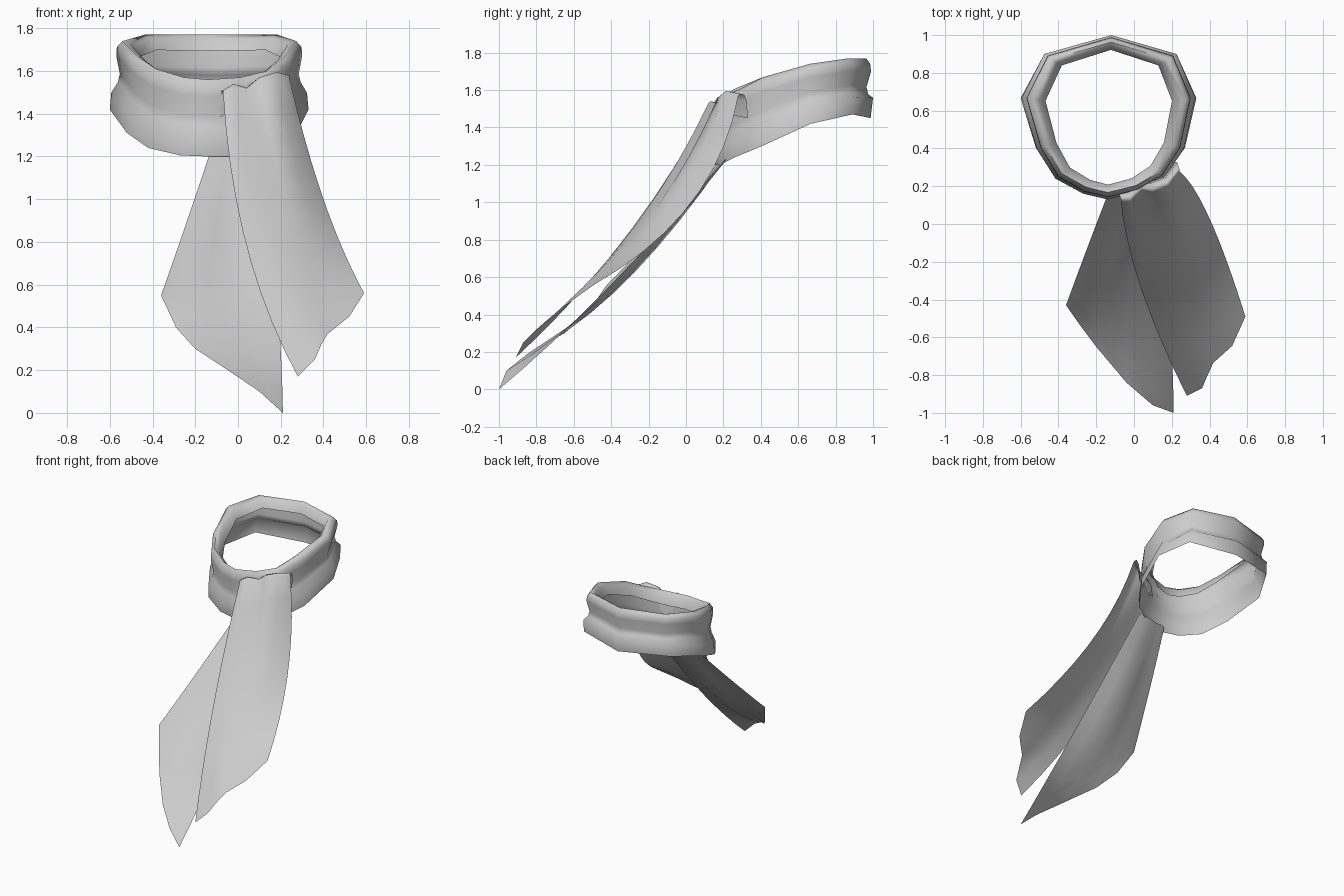
import bpy, math
from mathutils import Vector

if "Cube" in bpy.data.objects:
    bpy.data.objects.remove(bpy.data.objects["Cube"], do_unlink=True)

# One cloth colour
cloth = bpy.data.materials.new("light_grey_cloth")
cloth.use_nodes = True
GREY = (0.6, 0.6, 0.6, 1)
cloth.diffuse_color = GREY
bsdf = cloth.node_tree.nodes["Principled BSDF"]
bsdf.inputs["Base Color"].default_value = GREY
bsdf.inputs["Roughness"].default_value = 0.8


def sheet(name, rows, closed=False):
    """Skin a grid of points; closed joins the end of each row to its start."""
    n = len(rows[0])
    verts = [p for row in rows for p in row]
    faces = []
    for r in range(len(rows) - 1):
        for c in range(n if closed else n - 1):
            d = (c + 1) % n
            faces.append((r * n + c, r * n + d, (r + 1) * n + d, (r + 1) * n + c))
    mesh = bpy.data.meshes.new(name)
    mesh.from_pydata(verts, [], faces)
    mesh.materials.append(cloth)
    obj = bpy.data.objects.new(name, mesh)
    bpy.context.collection.objects.link(obj)
    bpy.ops.object.select_all(action='DESELECT')
    obj.select_set(True)
    bpy.context.view_layer.objects.active = obj
    bpy.ops.object.shade_smooth_by_angle(angle=math.radians(80))


def through(a, b, c, t):
    """Quadratic curve passing through three points."""
    a, b, c = Vector(a), Vector(b), Vector(c)
    return a * (2 * (t - .5) * (t - 1)) + b * (4 * t * (1 - t)) + c * (2 * t * (t - .5))


def tail_rows(top, mid, bottom, steps=9):
    return [[through(a, b, c, i / steps) for a, b, c in zip(top, mid, bottom)]
            for i in range(steps + 1)]


# Collar: plan outline as x, y, lower z, upper z
outline = [(-.12, 1.0, 1.45, 1.77), (-.48, .90, 1.47, 1.77), (-.60, .67, 1.42, 1.74),
           (-.52, .40, 1.31, 1.67), (-.42, .24, 1.24, 1.61), (-.27, .16, 1.205, 1.57),
           (-.14, .13, 1.20, 1.56), (.03, .17, 1.20, 1.57), (.17, .25, 1.24, 1.60),
           (.27, .40, 1.30, 1.67), (.33, .67, 1.42, 1.74), (.23, .90, 1.47, 1.77)]
# Cross-section as x scale, y scale, height fraction
section = [(1.0, .97, 0), (.985, 1.0, .22), (.92, .94, .40), (.90, .92, .52),
           (.935, .975, .78), (.93, .965, .91), (.875, .915, 1.0), (.79, .865, .95), (.72, .82, .76)]
CX, CY = -.13, .565
rings = []
for sx, sy, f in section:
    ring = []
    for x, y, lo, hi in outline:
        lift = .12 * max(0, (y - .6) / .4) if f == .22 else 0   # flare sits higher at the back
        ring.append((CX + (x - CX) * sx, CY + (y - CY) * sy, lo + (hi - lo) * (f + lift)))
    rings.append(ring)
sheet("collar", rings, closed=True)

# Back tail, hanging from beneath the collar, cupped backwards along its middle
sheet("back_tail", tail_rows(
    [(-.13, .18, 1.22), (-.09, .19, 1.22), (-.05, .19, 1.22), (0, .20, 1.22), (.06, .21, 1.22), (.12, .21, 1.23)],
    [(-.245, -.12, .88), (-.20, -.18, .80), (-.13, -.25, .70), (-.03, -.33, .57), (.08, -.385, .55), (.185, -.43, .53)],
    [(-.36, -.43, .55), (-.29, -.53, .40), (-.20, -.65, .30), (-.04, -.84, .195), (.10, -.96, .10), (.21, -1.0, 0)]))

# Front tail, folded over the collar with two rounded pleats
top = [(-.07, .12, 1.50), (-.02, .12, 1.53), (.04, .18, 1.51), (.10, .17, 1.56), (.18, .20, 1.585), (.24, .28, 1.57)]
mid = [(.04, -.35, .78), (.11, -.31, .825), (.18, -.265, .86), (.25, -.21, .90), (.33, -.11, .955), (.40, .03, 1.0)]
low = [(.28, -.91, .17), (.36, -.87, .25), (.39, -.80, .32), (.42, -.735, .37), (.52, -.645, .45), (.59, -.49, .56)]
over = [[Vector(p) + Vector(o) for p in top]
        for o in ((-.02, .05, -.12), (-.012, .045, -.03), (-.006, .03, .006), (0, .012, .01))]
sheet("front_tail", over + tail_rows(top, mid, low))
